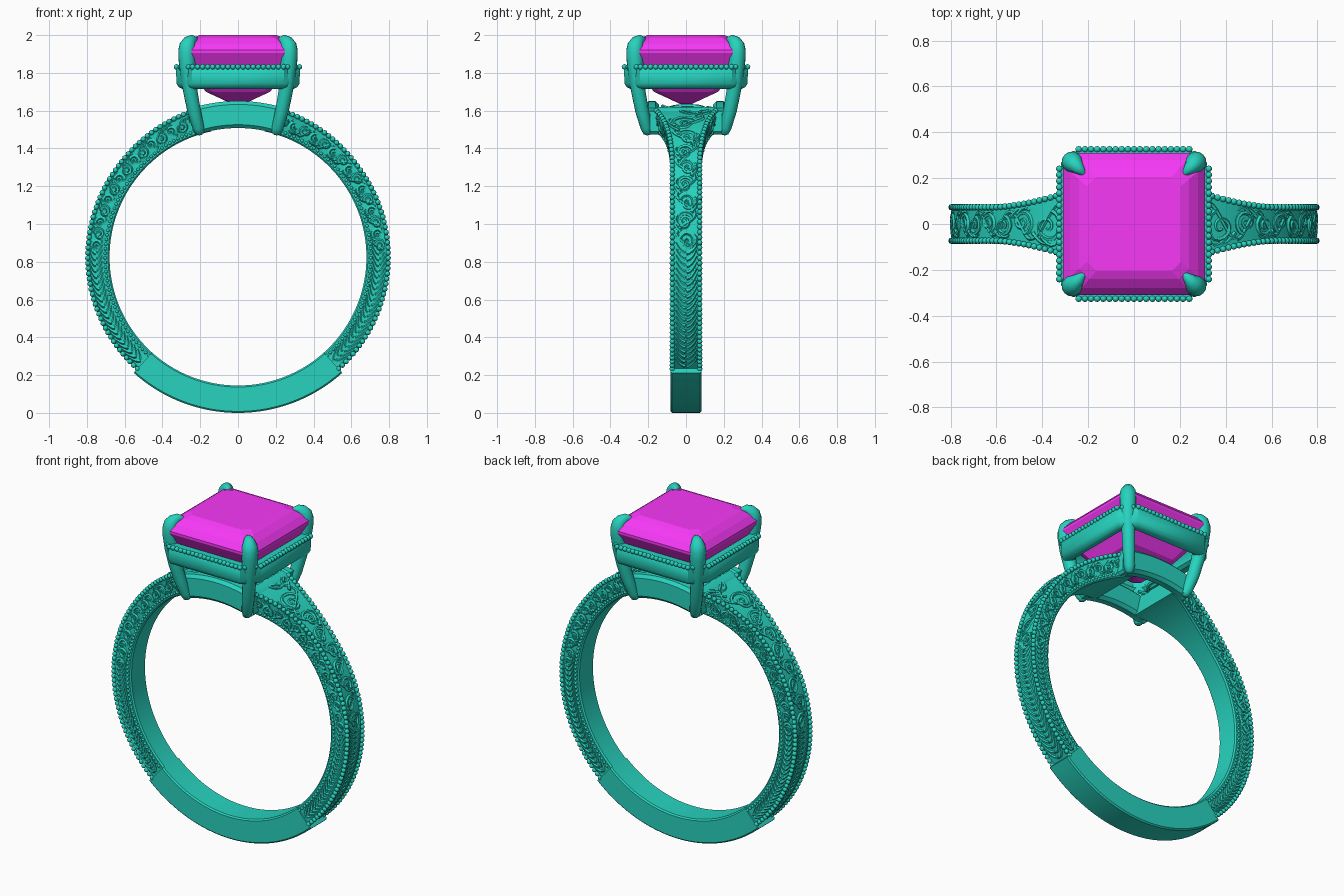
import bpy, bmesh
from math import sin, cos, pi, radians
from mathutils import Vector, Matrix

if "Cube" in bpy.data.objects:
    bpy.data.objects.remove(bpy.data.objects["Cube"])

ZC, RI = 0.825, 0.68            # ring centre height, finger-hole radius
T0, T1 = radians(-48), radians(78)   # engraved part of each shoulder


def material(name, col):
    m = bpy.data.materials.new(name)
    m.diffuse_color = (*col, 1)
    m.use_nodes = True
    m.node_tree.nodes["Principled BSDF"].inputs["Base Color"].default_value = m.diffuse_color
    return m


METAL = material("green_metal", (0.02, 0.65, 0.52))
STONE = material("magenta_stone", (0.93, 0.04, 0.93))


def finish(bm, name, mat=METAL, smooth=True):
    bmesh.ops.recalc_face_normals(bm, faces=bm.faces[:])
    me = bpy.data.meshes.new(name)
    bm.to_mesh(me)
    bm.free()
    me.materials.append(mat)
    ob = bpy.data.objects.new(name, me)
    bpy.context.collection.objects.link(ob)
    if smooth:
        bpy.ops.object.select_all(action='DESELECT')
        ob.select_set(True)
        bpy.context.view_layer.objects.active = ob
        bpy.ops.object.shade_smooth_by_angle(angle=radians(40))
    return ob


def loft(bm, rings, loop=False):
    vs = [[bm.verts.new(p) for p in r] for r in rings]
    n = len(vs[0])
    for a, b in zip(vs, vs[1:] + (vs[:1] if loop else [])):
        for i in range(n):
            bm.faces.new((a[i], a[(i + 1) % n], b[(i + 1) % n], b[i]))
    if not loop:
        bm.faces.new(vs[0])
        bm.faces.new(vs[-1])


def tube(bm, pts, radii, ref, sides=5):
    rings = []
    for i, p in enumerate(pts):
        t = (pts[min(i + 1, len(pts) - 1)] - pts[max(i - 1, 0)]).normalized()
        u = t.cross(ref).normalized()
        v = t.cross(u)
        rings.append([p + radii[i] * (u * cos(2 * pi * k / sides) + v * sin(2 * pi * k / sides))
                      for k in range(sides)])
    loft(bm, rings)


def bead(bm, p, r):
    bmesh.ops.create_icosphere(bm, subdivisions=2, radius=r, matrix=Matrix.Translation(p))


def flare(th):
    return max(0, (th - radians(38)) / radians(36))


def width(th):                  # half width of the band
    return 0.073 + 0.088 * min(flare(th), 1.03) ** 2


def r_out(th):
    return 0.793 + 0.014 * flare(th)


def polar(r, th, y, sx=1):
    return Vector((sx * r * cos(th), y, ZC + r * sin(th)))


def section(th, ri, ro, w, y0=0, c=0.008, sx=1):   # chamfered rectangle across the band
    prof = [(ri, w - c), (ri + c, w), (ro - c, w), (ro, w - c),
            (ro, c - w), (ro - c, -w), (ri + c, -w), (ri, c - w)]
    return [polar(r, th, y0 + y, sx) for r, y in prof]


def span(a, b, n):
    return [a + (b - a) * i / n for i in range(n + 1)]


# Plain bottom of the band
bm = bmesh.new()
loft(bm, [section(t, RI, 0.825, 0.082) for t in span(radians(-132), T0, 40)])
finish(bm, "plain_band")

# Flaring shoulders
bm = bmesh.new()
for sx in (1, -1):
    loft(bm, [section(t, RI, r_out(t), width(t), sx=sx) for t in span(T0, T1, 60)])
finish(bm, "shoulders")

# Bead rows along the edges of the shoulders
bm = bmesh.new()
for sx in (1, -1):
    for sy in (1, -1):
        for t in span(T0, radians(75), 62):
            bead(bm, polar(r_out(t) + 0.003, t, sy * width(t), sx), 0.014)
            bead(bm, polar(0.703, t, sy * width(t), sx), 0.009)
finish(bm, "shoulder_beads")

# Engraved relief: running scrolls above, wheat chevrons below
bm = bmesh.new()


def engrave(sx, face):          # face 0 = outside, +1 / -1 = side walls
    def half(a):
        return width(a / 0.8) - 0.012 if face == 0 else 0.038

    def place(a, b):
        t = a / 0.8
        if face == 0:
            return polar(r_out(t), t, b * half(a), sx)
        return polar(0.75 + b * half(a), t, face * width(t), sx)

    def stroke(ab, r0, r1):
        pts = [place(a, b) for a, b in ab]
        mid = sum(ab[i][0] for i in (0, -1)) / 1.6
        ref = polar(1, mid, 0, sx) - Vector((0, 0, ZC)) if face == 0 else Vector((0, 1, 0))
        tube(bm, pts, [r0 + (r1 - r0) * i / (len(pts) - 1) for i in range(len(pts))], ref)

    a, s = 0.03, 1
    while a < 0.98:
        L = 1.75 * half(a)
        # main scroll curling into its eye
        curl = []
        for i in range(23):
            ang, k = 0.6 * pi + i * 3.1 * pi / 22, 1 - 0.88 * i / 22
            curl.append((a + L * (0.5 - 0.48 * k * cos(ang)), s * (0.12 - 0.72 * k * sin(ang))))
        stroke(curl, 0.011, 0.007)
        # connecting stem and two leaves
        stroke([(a + L * (f - 0.1), s * 0.8 * cos(pi * f)) for f in span(0, 1, 8)], 0.007, 0.01)
        for f in (0.0, 0.3):
            stroke([(a + L * (f + 0.55 * q), s * (0.45 + 0.45 * sin(2.2 * q + f))) for q in span(0, 1, 5)],
                   0.011, 0.004)
        a, s = a + L, -s
    for a in span(-0.65, 0.02, 20):
        for s in (1, -1):
            stroke([(a + 0.055 * q * q, s * (0.06 + 0.84 * q)) for q in span(0, 1, 4)], 0.011, 0.006)


for sx in (1, -1):
    for face in (0, 1, -1):
        engrave(sx, face)
finish(bm, "engraved_scrolls")

# Base frame under the stone: arched front and back bars, straight side bars
bm = bmesh.new()
for sy in (1, -1):
    loft(bm, [section(t, 0.683, 0.826, 0.036, sy * 0.18, 0.018)
              for t in span(radians(73), radians(107), 20)])
    side = [(0.175, 1.50), (0.19, 1.485), (0.225, 1.475), (0.24, 1.49), (0.24, 1.595), (0.225, 1.61),
            (0.19, 1.62), (0.175, 1.605)]
    loft(bm, [[(sy * x, y, z) for x, z in side] for y in (-0.19, 0.19)])
finish(bm, "base_frame")

# Four claw prongs leaning out along the diagonals
path = [(0.200, 1.472, 0.010), (0.202, 1.482, 0.024), (0.210, 1.51, 0.031), (0.233, 1.60, 0.036),
        (0.252, 1.70, 0.038), (0.265, 1.80, 0.042), (0.270, 1.88, 0.046), (0.270, 1.92, 0.046),
        (0.266, 1.945, 0.044), (0.256, 1.964, 0.036), (0.240, 1.976, 0.026), (0.222, 1.975, 0.014),
        (0.210, 1.968, 0.003)]
bm = bmesh.new()
for sx in (1, -1):
    for sy in (1, -1):
        tube(bm, [Vector((sx * d, sy * d, z)) for d, z, r in path], [r for d, z, r in path],
             Vector((sx, -sy, 0)).normalized(), 14)
finish(bm, "prongs")


def octagon(h, c, z):           # square with cut corners
    k = h - c
    return [Vector((x, y, z)) for x, y in
            ((h, -k), (h, k), (k, h), (-k, h), (-h, k), (-h, -k), (-k, -h), (k, -h))]


# Collar around the stone
bm = bmesh.new()
prof = [(0.295, 1.715), (0.315, 1.725), (0.326, 1.745), (0.328, 1.825), (0.318, 1.838),
        (0.275, 1.838), (0.255, 1.81), (0.255, 1.735), (0.27, 1.718)]
loft(bm, [octagon(h, 0.085 - (0.328 - h) * 0.5, z) for h, z in prof], loop=True)
finish(bm, "collar")

# Beads round the top edge of the collar
bm = bmesh.new()
corners = octagon(0.326, 0.085, 1.832)
for p, q in zip(corners, corners[1:] + corners[:1]):
    n = round((q - p).length / 0.027)
    for i in range(n):
        bead(bm, p.lerp(q, i / n), 0.0145)
finish(bm, "collar_beads")

# Step-cut stone
bm = bmesh.new()
gem = [(0.03, 0.008, 1.635), (0.17, 0.03, 1.70), (0.262, 0.045, 1.82), (0.31, 0.055, 1.905),
       (0.31, 0.055, 1.92), (0.28, 0.05, 1.955), (0.24, 0.045, 1.985), (0.205, 0.04, 2.0)]
loft(bm, [octagon(*g) for g in gem])
finish(bm, "gemstone", STONE, smooth=False)
